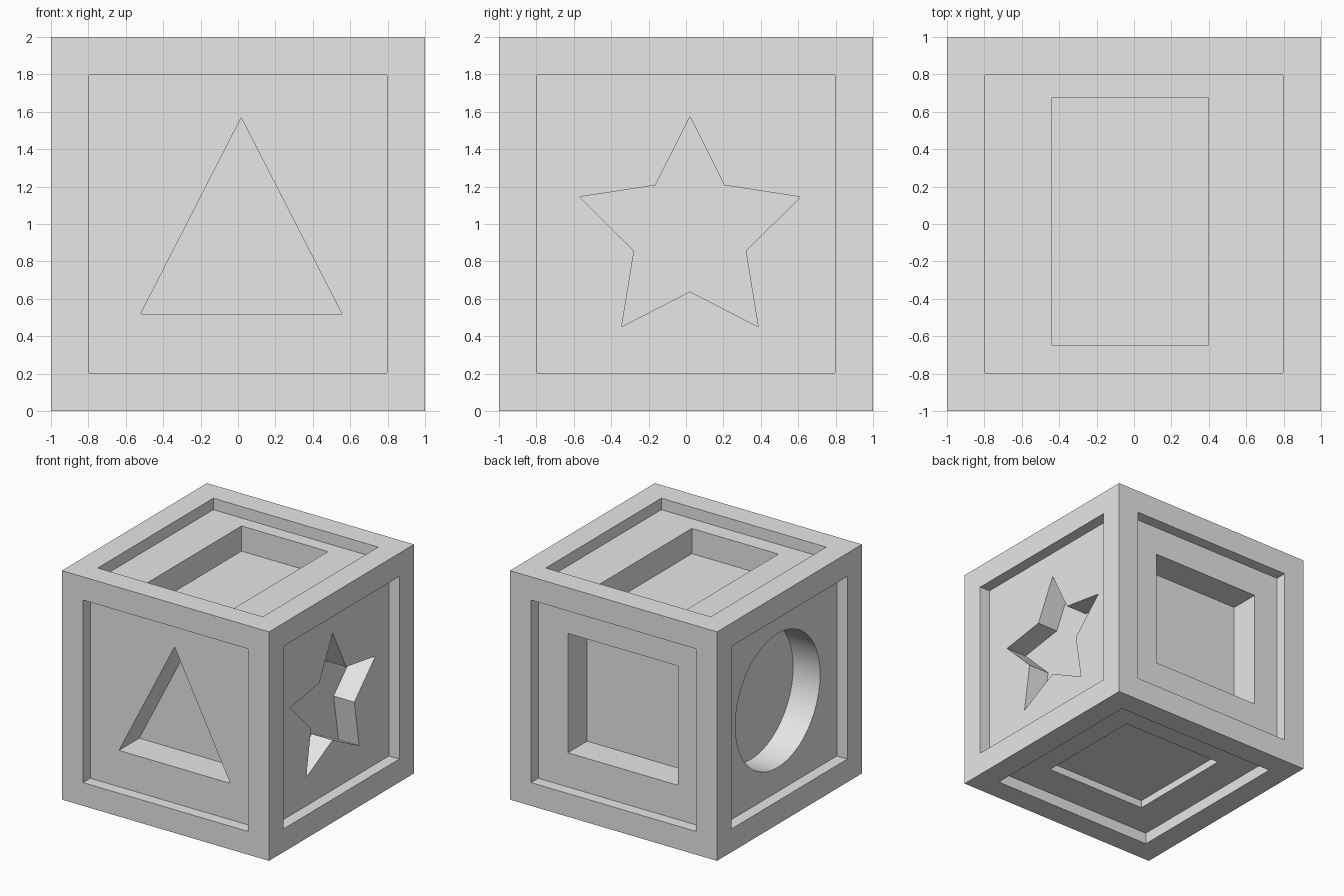
import bpy
import bmesh
from math import cos, sin, pi
from mathutils import Matrix, Vector

if "Cube" in bpy.data.objects:
    bpy.data.objects.remove(bpy.data.objects["Cube"])

HALF = 1.0      # half the block size
PANEL = 0.797   # half the recessed panel size
RECESS = 0.1    # panel depth

grey = bpy.data.materials.new("plain_grey")
grey.use_nodes = True
grey.diffuse_color = (0.8, 0.8, 0.8, 1)
grey.node_tree.nodes["Principled BSDF"].inputs["Base Color"].default_value = (0.8, 0.8, 0.8, 1)


def add_object(name, bm):
    mesh = bpy.data.meshes.new(name)
    bmesh.ops.recalc_face_normals(bm, faces=bm.faces)
    bm.to_mesh(mesh)
    bm.free()
    mesh.materials.append(grey)
    obj = bpy.data.objects.new(name, mesh)
    bpy.context.collection.objects.link(obj)
    return obj


def rectangle(cu, cv, hu, hv):
    return [(cu - hu, cv - hv), (cu + hu, cv - hv), (cu + hu, cv + hv), (cu - hu, cv + hv)]


def ring(cu, cv, radii, count):
    """Points round a centre, starting at the top; radii alternate."""
    return [(cu + radii[i % len(radii)] * sin(2 * pi * i / count),
             cv + radii[i % len(radii)] * cos(2 * pi * i / count)) for i in range(count)]


def carve(block, name, outline, right, up, depth):
    """Cut an outline into the side of the block spanned by right and up."""
    right, up = Vector(right), Vector(up)
    normal = right.cross(up)
    frame = Matrix((right, up, normal)).transposed()
    centre = Vector((0, 0, HALF))
    bm = bmesh.new()
    verts = [bm.verts.new(centre + frame @ Vector((u, v, HALF - depth))) for u, v in outline]
    base = bm.faces.new(verts)
    extruded = bmesh.ops.extrude_face_region(bm, geom=[base])["geom"]
    bmesh.ops.translate(bm, vec=normal * (depth + 0.1),
                        verts=[g for g in extruded if isinstance(g, bmesh.types.BMVert)])
    cutter = add_object(name, bm)
    cutter.hide_render = True
    mod = block.modifiers.new(name, "BOOLEAN")
    mod.operation = "DIFFERENCE"
    mod.solver = "EXACT"
    mod.object = cutter
    bpy.context.view_layer.objects.active = block
    bpy.ops.object.modifier_apply(modifier=mod.name)
    bpy.data.objects.remove(cutter)


# Solid block
bm = bmesh.new()
bmesh.ops.create_cube(bm, size=2 * HALF, matrix=Matrix.Translation((0, 0, HALF)))
block = add_object("shape_block", bm)

# Each side: name, right axis, up axis, shape outline, shape depth below the panel
X, Y, Z = (1, 0, 0), (0, 1, 0), (0, 0, 1)
NX, NY = (-1, 0, 0), (0, -1, 0)
sides = [
    ("front_triangle", X, Z, [(-0.52, -0.48), (0.555, -0.48), (0.017, 0.568)], 0.28),
    ("star", Y, Z, ring(0.021, -0.047, (0.621, 0.314), 10), 0.2),
    ("back_square", NX, Z, rectangle(0.022, 0.023, 0.533, 0.521), 0.265),
    ("circle", NY, Z, ring(-0.02, 0, (0.585,), 48), 0.26),
    ("top_rectangle", X, Y, rectangle(-0.021, 0.014, 0.418, 0.662), 0.22),
    ("bottom_square", X, NY, rectangle(0, 0, 0.495, 0.495), 0.067),
]
for name, right, up, outline, depth in sides:
    carve(block, name + "_panel", rectangle(0, 0, PANEL, PANEL), right, up, RECESS)
    carve(block, name, outline, right, up, RECESS + depth)

# Flat faces stay crisp, the round hole is smooth
bpy.ops.object.select_all(action="DESELECT")
block.select_set(True)
bpy.context.view_layer.objects.active = block
bpy.ops.object.shade_smooth_by_angle(angle=pi / 6)
